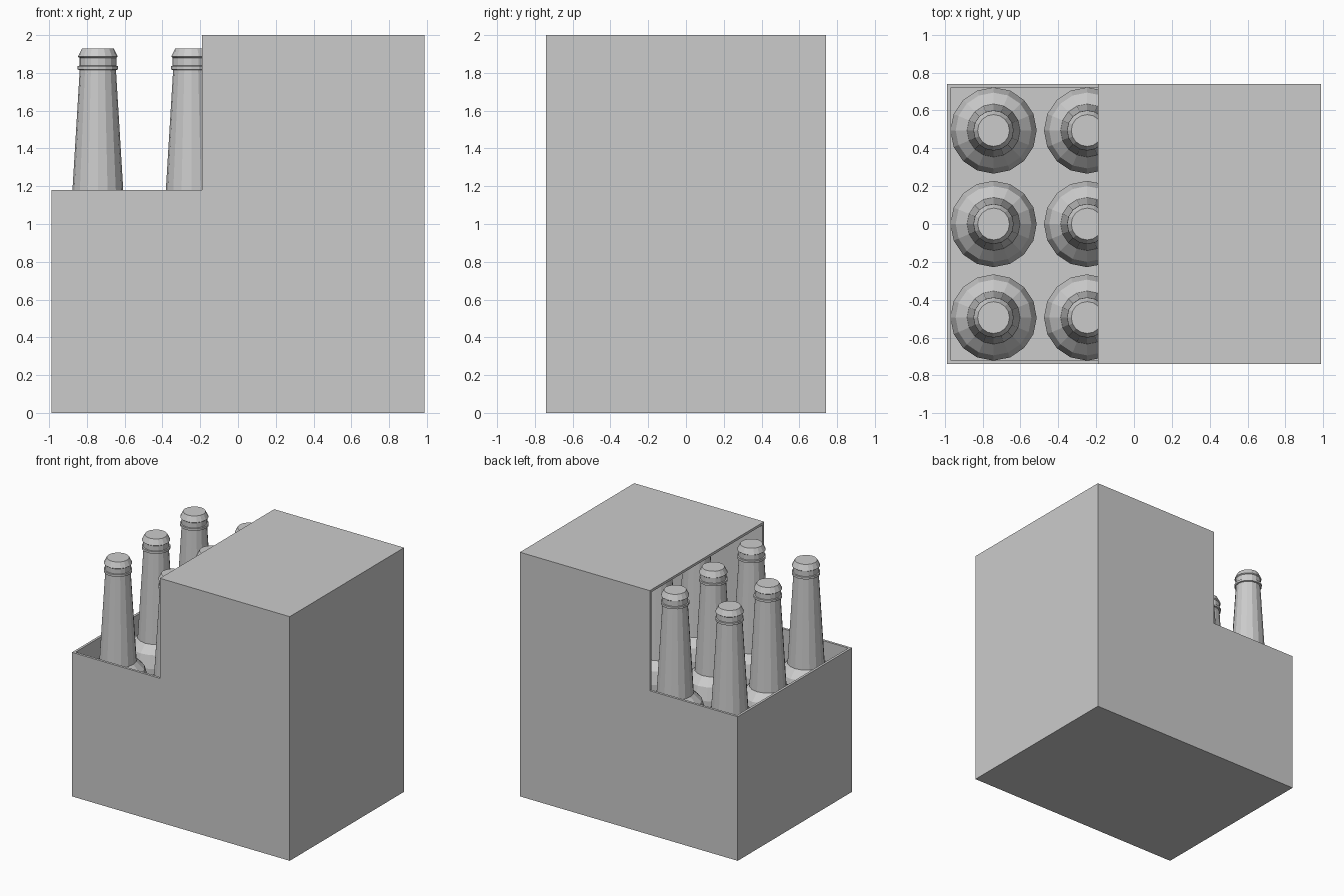
import bpy, bmesh, math

if "Cube" in bpy.data.objects:
    bpy.data.objects.remove(bpy.data.objects["Cube"])

HX, HY, H = 0.987, 0.74, 2.0      # carton half sizes and height
CUT_X, CUT_Z = -0.19, 1.18        # cut-away corner
WALL = 0.02


def finish(name, bm):
    mesh = bpy.data.meshes.new(name)
    bm.to_mesh(mesh)
    bm.free()
    obj = bpy.data.objects.new(name, mesh)
    bpy.context.collection.objects.link(obj)
    return obj


# Carton: L-shaped outline swept across y, left open along the cut-away
outline = [(-HX, CUT_Z), (-HX, 0), (HX, 0), (HX, H), (CUT_X, H), (CUT_X, CUT_Z)]
bm = bmesh.new()
front = [bm.verts.new((x, -HY, z)) for x, z in outline]
back = [bm.verts.new((x, HY, z)) for x, z in outline]
bm.faces.new(front)
bm.faces.new(back[::-1])
for i in range(4):                # end wall, base, end wall, lid
    bm.faces.new((front[i], back[i], back[i + 1], front[i + 1]))
bmesh.ops.recalc_face_normals(bm, faces=bm.faces)
carton = finish("carton", bm)
shell = carton.modifiers.new("card_thickness", 'SOLIDIFY')
shell.thickness = WALL
shell.offset = -1
shell.use_even_offset = True

# Bottle: lathed profile (radius, height) with shoulder, neck, ring and cap
SIDES = 16
profile = [(0.228, 0.025), (0.228, 0.93), (0.2, 1.03), (0.14, 1.09),
           (0.096, 1.815), (0.107, 1.818), (0.107, 1.836), (0.098, 1.838),
           (0.098, 1.88), (0.106, 1.886), (0.084, 1.93)]
bm = bmesh.new()
rings = []
for r, z in profile:
    rings.append([bm.verts.new((r * math.cos(2 * math.pi * k / SIDES),
                                r * math.sin(2 * math.pi * k / SIDES), z))
                  for k in range(SIDES)])
for low, high in zip(rings, rings[1:]):
    for k in range(SIDES):
        n = (k + 1) % SIDES
        bm.faces.new((low[k], low[n], high[n], high[k]))
bm.faces.new(rings[0][::-1])
bm.faces.new(rings[-1])
bottle = finish("bottle_1", bm)

# Four by three grid of bottles sharing one mesh
spots = [(-0.742 + 0.4945 * i, 0.494 * j) for i in range(4) for j in (-1, 0, 1)]
bottle.location = (*spots[0], 0)
for n, (x, y) in enumerate(spots[1:], 2):
    copy = bpy.data.objects.new(f"bottle_{n}", bottle.data)
    copy.location = (x, y, 0)
    bpy.context.collection.objects.link(copy)
